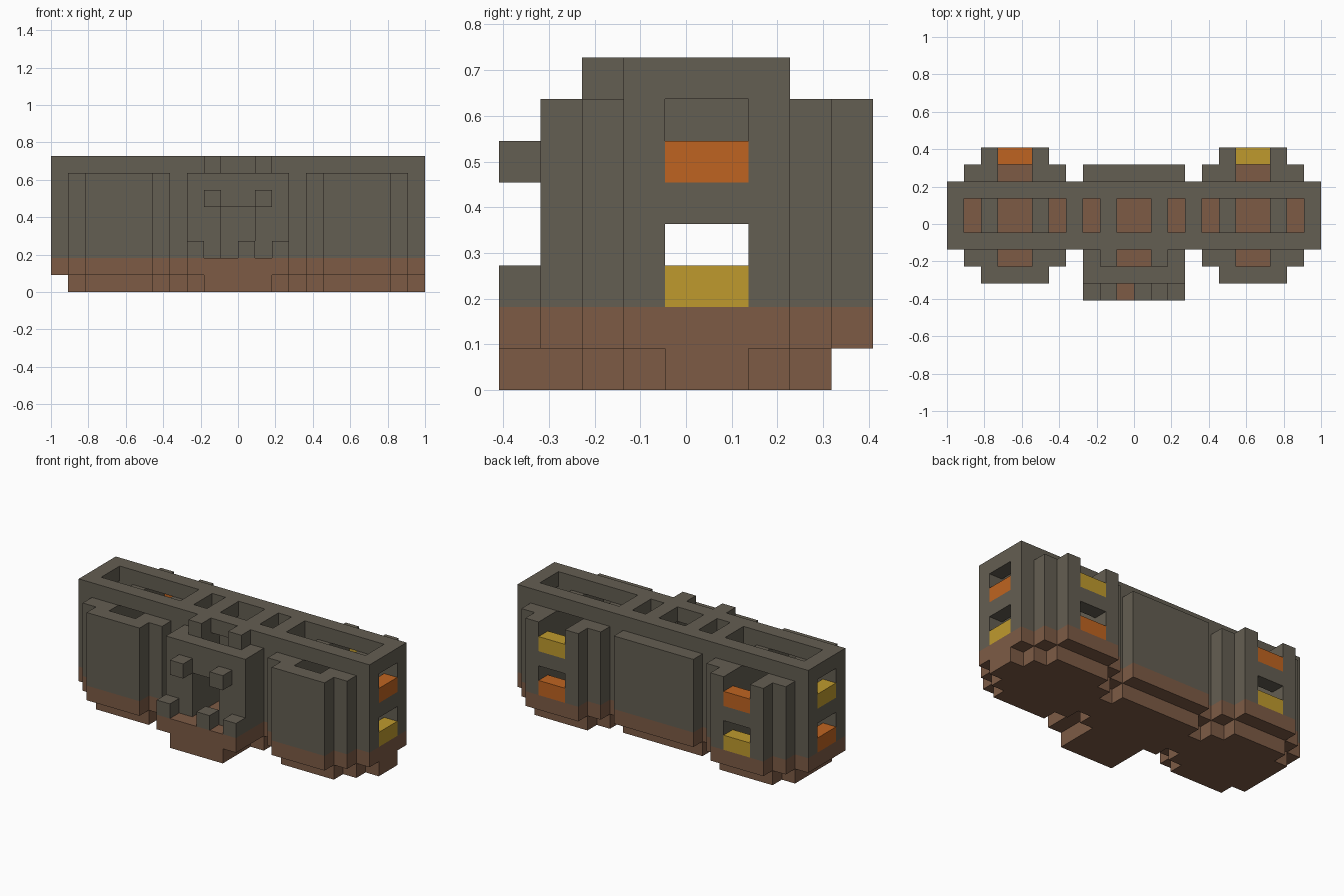
import bpy
import bmesh
from mathutils import Vector

cube = bpy.data.objects.get("Cube")
if cube:
    bpy.data.objects.remove(cube, do_unlink=True)

UNIT = 1 / 11  # edge length of one block


def material(name, color):
    mat = bpy.data.materials.new(name)
    mat.use_nodes = True
    rgba = (*color, 1)
    mat.diffuse_color = rgba
    bsdf = next(n for n in mat.node_tree.nodes if n.type == 'BSDF_PRINCIPLED')
    bsdf.inputs["Base Color"].default_value = rgba
    bsdf.inputs["Roughness"].default_value = 0.9
    return mat


stone = material("grey_stone", (0.127, 0.112, 0.084))
brown = material("brown_base", (0.205, 0.105, 0.060))
orange = material("orange_sill", (0.521, 0.127, 0.015))
yellow = material("yellow_sill", (0.521, 0.323, 0.027))

blocks = {}  # block position -> part name


def cells(x, y, z):
    return [(i, j, k) for i in range(*x) for j in range(*y) for k in range(*z)]


def fill(part, x, y, z):
    blocks.update((c, part) for c in cells(x, y, z))


def carve(x, y, z):
    for c in cells(x, y, z):
        blocks.pop(c, None)


def both(x):
    """The same span on the right and on the left."""
    return x, (-x[1], -x[0])


STOREYS = (2, 7)

# Upper foundation course and walls: long hall, four bays, central porch
for part, z in (("foundation", (1, 2)), ("walls", STOREYS)):
    fill(part, (-11, 11), (-1, 3), z)
    fill(part, (-3, 3), (-3, 4), z)
    for x in both((4, 10)):
        fill(part, x, (-2, 4), z)
    for x in both((5, 9)):
        fill(part, x, (-3, 5), z)
fill("foundation", (-3, 3), (-4, -3), (1, 2))

# Lower foundation course, one block inset except at the porch and one end
upper = {c[:2] for c in blocks if c[2] == 1}


def supported(x, y):
    return (x, y) in upper or x > 10 or y < -4


for x, y in upper:
    if all(supported(x + dx, y + dy)
           for dx, dy in ((1, 0), (-1, 0), (0, 1), (0, -1))):
        blocks[x, y, 0] = "foundation"

# Hollow hall, light shafts and front doorway
carve((-10, 10), (0, 2), STOREYS)
carve((-1, 1), (-2, 0), STOREYS)
carve((-1, 1), (-3, -2), (2, 5))
for x in both((6, 8)):
    carve(x, (-2, 0), STOREYS)
    carve(x, (2, 5), STOREYS)
    fill("walls", x, (4, 5), (4, 5))

# Cross walls with open passages below
for span in ((3, 4), (5, 6), (8, 9)):
    for x in both(span):
        fill("cross_walls", x, (0, 2), (4, 7))

# Coloured sills in the end windows and in the rear bays
for x, low, high in (((10, 11), "yellow_sills", "orange_sills"),
                     ((-11, -10), "orange_sills", "yellow_sills")):
    for z in ((2, 4), (5, 7)):
        carve(x, (0, 2), z)
    fill(low, x, (0, 2), (2, 3))
    fill(high, x, (0, 2), (5, 6))
for x, low, high in (((6, 8), "orange_sills", "yellow_sills"),
                     ((-8, -6), "yellow_sills", "orange_sills")):
    fill(low, x, (4, 5), (2, 3))
    fill(high, x, (4, 5), (5, 6))

# Roof with skylights, and two blocks above the porch
fill("roof", (-11, 11), (-1, 3), (7, 8))
carve((-1, 1), (0, 2), (7, 8))
for span in ((2, 3), (4, 10)):
    for x in both(span):
        carve(x, (0, 2), (7, 8))
for x in both((1, 2)):
    fill("roof", x, (-2, -1), (7, 8))

# Porch ornaments: three posts below, two brackets above
for x in (-3, 0, 2):
    fill("porch_posts", (x, x + 1), (-4, -3), (2, 3))
for x in both((1, 2)):
    fill("porch_brackets", x, (-4, -3), (5, 6))


def build(part, mat):
    """Turn the exposed block sides of one part into an object."""
    bm = bmesh.new()
    for cell in [c for c, p in blocks.items() if p == part]:
        center = Vector(cell) + Vector((0.5, 0.5, 0.5))
        for axis in range(3):
            for sign in (-1, 1):
                normal = Vector((0, 0, 0))
                normal[axis] = sign
                if tuple(int(a + b) for a, b in zip(cell, normal)) in blocks:
                    continue
                u = Vector((0, 0, 0))
                u[(axis + 1) % 3] = 0.5
                v = normal.cross(u)
                middle = center + normal / 2
                corners = (middle - u - v, middle + u - v,
                           middle + u + v, middle - u + v)
                bm.faces.new([bm.verts.new((p - Vector((0, 0.5, 0))) * UNIT)
                              for p in corners])
    bmesh.ops.remove_doubles(bm, verts=bm.verts, dist=0.001)
    mesh = bpy.data.meshes.new(part)
    bm.to_mesh(mesh)
    bm.free()
    mesh.materials.append(mat)
    bpy.context.collection.objects.link(bpy.data.objects.new(part, mesh))


build("foundation", brown)
build("orange_sills", orange)
build("yellow_sills", yellow)
for name in ("walls", "cross_walls", "roof", "porch_posts", "porch_brackets"):
    build(name, stone)
